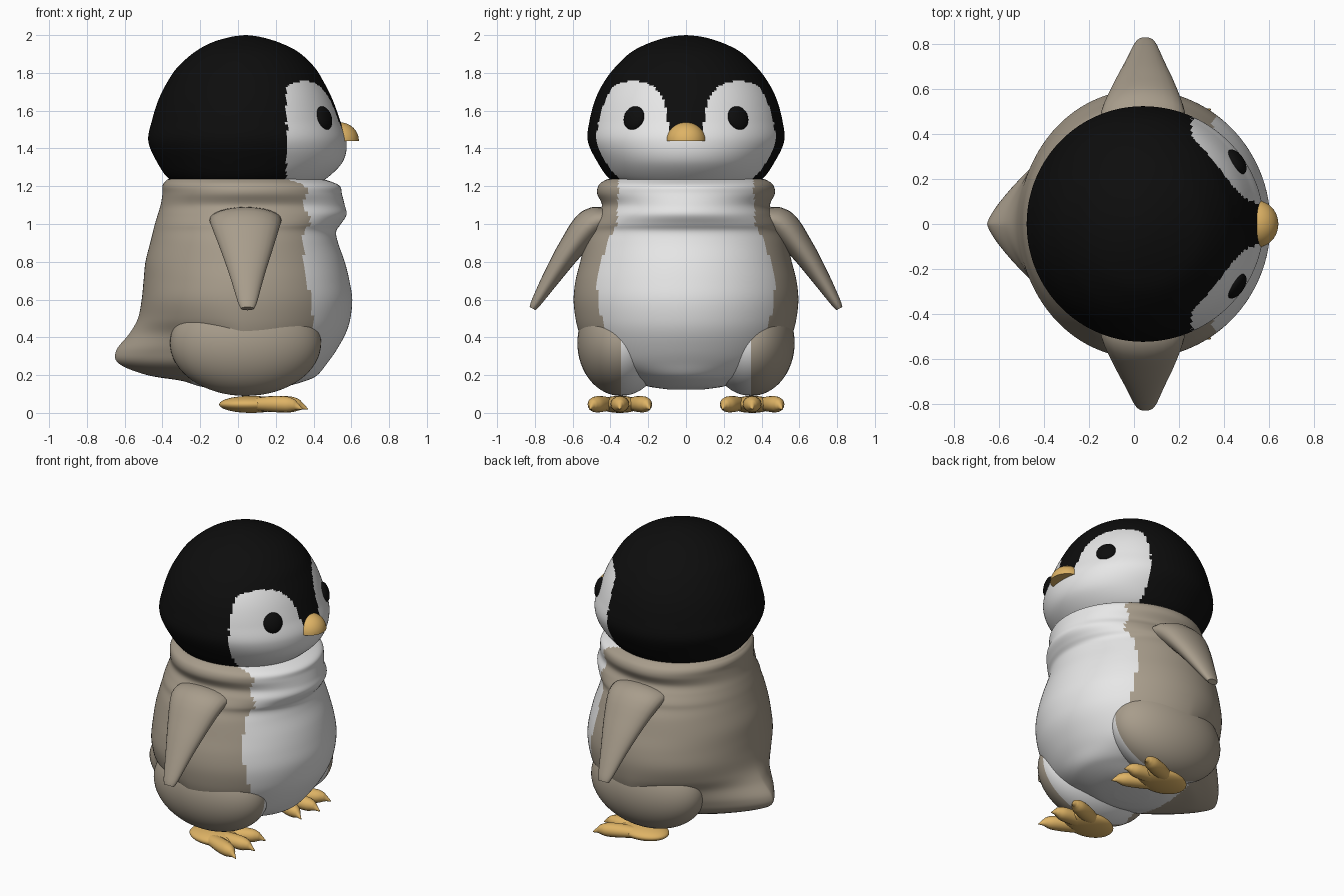
import bpy, bmesh, math
from mathutils import Vector, Matrix

if "Cube" in bpy.data.objects:
    bpy.data.objects.remove(bpy.data.objects["Cube"])


def material(name, rgb):
    m = bpy.data.materials.new(name)
    m.diffuse_color = (*rgb, 1)
    m.use_nodes = True
    m.node_tree.nodes["Principled BSDF"].inputs["Base Color"].default_value = m.diffuse_color
    return m


BLACK = material("black", (0.004, 0.004, 0.004))
WHITE = material("white", (0.8, 0.8, 0.8))
TAUPE = material("taupe", (0.39, 0.335, 0.26))
GOLD = material("gold", (0.73, 0.45, 0.13))


def smooth_rows(rows, sub):
    """Catmull-Rom interpolation through table rows."""
    out, n = [], len(rows)
    for i in range(n - 1):
        a, b, c, d = (rows[min(max(i + k, 0), n - 1)] for k in (-1, 0, 1, 2))
        for j in range(sub):
            t = j / sub
            out.append([0.5 * (2 * q + (r - p) * t + (2 * p - 5 * q + 4 * r - s) * t * t
                               + (3 * q - p - 3 * r + s) * t ** 3)
                        for p, q, r, s in zip(a, b, c, d)])
    return out + [list(rows[-1])]


def finish(name, bm, mats, rule=None, angle=50):
    bmesh.ops.recalc_face_normals(bm, faces=bm.faces)
    if rule:
        for f in bm.faces:
            f.material_index = int(rule(f.calc_center_median()))
    me = bpy.data.meshes.new(name)
    bm.to_mesh(me)
    bm.free()
    for m in mats:
        me.materials.append(m)
    ob = bpy.data.objects.new(name, me)
    bpy.context.collection.objects.link(ob)
    bpy.ops.object.select_all(action='DESELECT')
    ob.select_set(True)
    bpy.context.view_layer.objects.active = ob
    bpy.ops.object.shade_smooth_by_angle(angle=math.radians(angle))
    return ob


def loft(name, rings, mats, rule=None):
    bm = bmesh.new()
    vs = [[bm.verts.new(p) for p in r] for r in rings]
    n = len(vs[0])
    for a, b in zip(vs, vs[1:]):
        for i in range(n):
            k = (i + 1) % n
            bm.faces.new((a[i], a[k], b[k], b[i]))
    bm.faces.new(vs[0])
    bm.faces.new(vs[-1])
    return finish(name, bm, mats, rule)


def section(row, xc, seg):
    """Horizontal ring: round in front, back half can be pointed (power < 2)."""
    z, x0, x1, b, power = row
    e, pts = 2 / power, []
    for i in range(seg):
        t = 2 * math.pi * (i + 0.5) / seg
        c, s = math.cos(t), math.sin(t)
        if c >= 0:
            pts.append((xc + (x1 - xc) * c, b * s, z))
        else:
            pts.append((xc - (xc - x0) * abs(c) ** e,
                        b * math.copysign(abs(s) ** e, s), z))
    return pts


def limb(name, rows, axis, mat, side, sub=4, seg=24):
    """Tapered limb; rows are x, y, z, half size along axis, half size across."""
    rows = smooth_rows(rows, sub)
    rings = []
    for i, r in enumerate(rows):
        d = Vector(rows[min(i + 1, len(rows) - 1)][:3]) - Vector(rows[max(i - 1, 0)][:3])
        up = d.cross(axis).normalized()
        ring = []
        for k in range(seg):
            t = 2 * math.pi * k / seg
            p = Vector(r[:3]) + axis * (r[3] * math.cos(t)) + up * (r[4] * math.sin(t))
            ring.append((p.x, p.y * side, p.z))
        rings.append(ring)
    return loft(name, rings, [mat])


def ellipsoid(name, loc, radii, mats, rule=None, rot=None, cut=False, seg=48):
    bm = bmesh.new()
    bmesh.ops.create_uvsphere(bm, u_segments=seg, v_segments=seg // 2, radius=1)
    if cut:  # keep the upper half, with a flat underside
        g = bm.verts[:] + bm.edges[:] + bm.faces[:]
        bmesh.ops.bisect_plane(bm, geom=g, plane_co=(0, 0, 0), plane_no=(0, 0, 1),
                               clear_inner=True)
        bmesh.ops.holes_fill(bm, edges=[e for e in bm.edges if e.is_boundary], sides=0)
    m = Matrix.Translation(loc) @ (rot or Matrix()) @ Matrix.Diagonal((*radii, 1))
    bmesh.ops.transform(bm, matrix=m, verts=bm.verts)
    return finish(name, bm, mats, rule)


# body with collar and pointed tail: z, back x, front x, half width, back power
BODY = [(.125, -.10, .12, .10, 2), (.14, -.20, .25, .20, 2), (.17, -.30, .36, .28, 1.9),
        (.20, -.48, .42, .36, 1.5), (.26, -.63, .47, .48, 1.35), (.33, -.645, .52, .53, 1.35),
        (.42, -.575, .57, .565, 1.5), (.50, -.53, .595, .585, 1.8), (.60, -.51, .605, .595, 2),
        (.70, -.50, .59, .585, 2), (.80, -.49, .565, .56, 2), (.90, -.465, .53, .535, 2),
        (.96, -.45, .52, .51, 2), (1.0, -.44, .545, .50, 2), (1.05, -.425, .575, .47, 2),
        (1.1, -.41, .565, .445, 2), (1.16, -.40, .55, .47, 2), (1.2, -.40, .54, .465, 2),
        (1.225, -.385, .49, .44, 2), (1.24, -.35, .42, .39, 2), (1.23, -.2, .3, .25, 2)]
BIB = [(0, .36), (.32, .36), (.45, .43), (.58, .47), (.72, .47), (.9, .42), (1.0, .365), (1.3, .355)]


def bib(p):
    if p.z < .19 and p.x > -.25:
        return True
    for (z0, w0), (z1, w1) in zip(BIB, BIB[1:]):
        if z0 <= p.z < z1:
            return p.x > .1 and abs(p.y) < w0 + (w1 - w0) * (p.z - z0) / (z1 - z0)


loft("body", [section(r, .03, 144) for r in smooth_rows(BODY, 6)],
     [TAUPE, WHITE], lambda p: bool(bib(p)))

# head with two-lobed white face
HEAD = [(1.2, -.25, .38, .30, 2), (1.235, -.36, .46, .40, 2), (1.33, -.43, .555, .47, 2),
        (1.44, -.475, .575, .52, 2), (1.55, -.455, .54, .51, 2), (1.66, -.42, .50, .48, 2),
        (1.75, -.375, .455, .435, 2), (1.83, -.32, .405, .375, 2), (1.91, -.23, .32, .29, 2),
        (1.96, -.14, .22, .19, 2), (1.99, -.04, .12, .09, 2), (2.0, .035, .045, .003, 2)]


def face(p):
    if p.x < .255:
        return False
    if p.z < 1.5:
        return True
    return (abs((abs(p.y) - .28) / .185) ** 2.5 + ((p.z - 1.5) / .255) ** 2.5) < 1


loft("head", [section(r, .04, 200) for r in smooth_rows(HEAD, 10)], [BLACK, WHITE], face)

# beak: half dome with flat underside
ellipsoid("beak", (.54, 0, 1.44), (.1, .105, .098), [GOLD], cut=True)

for s, tag in ((1, "left"), (-1, "right")):
    # eye
    rot = Matrix.Rotation(s * math.radians(33), 4, 'Z') @ Matrix.Rotation(math.radians(-15), 4, 'Y')
    ellipsoid(f"{tag}_eye", (.455, s * .275, 1.56), (.03, .062, .065), [BLACK], rot=rot, seg=32)
    # flipper
    limb(f"{tag}_flipper", [(.04, .40, 1.03, .19, .05), (.04, .50, 1.0, .185, .085),
                            (.045, .61, .87, .14, .068), (.048, .71, .72, .09, .048),
                            (.05, .79, .59, .052, .028), (.05, .812, .552, .035, .018)],
         Vector((1, 0, 0)), TAUPE, s)
    # leg, white on the inner side
    ellipsoid(f"{tag}_leg", (.04, s * .345, .37), (.40, .23, .28), [TAUPE, WHITE],
              lambda p: abs(p.y) < .345 and p.x > -.2, seg=64)
    # foot pad and three clawed toes
    ellipsoid(f"{tag}_foot", (.07, s * .35, .05), (.17, .12, .045), [GOLD])
    for i, (bx, by, tx, ty) in enumerate(((.06, .30, .34, .19), (.06, .35, .37, .35),
                                          (.06, .40, .34, .51))):
        def at(t, z, h, w):
            return (bx + (tx - bx) * t, by + (ty - by) * t, z, h, w)
        limb(f"{tag}_toe_{i + 1}", [at(0, .05, .03, .04), at(.4, .052, .042, .05),
                                    at(.7, .05, .042, .045), at(.84, .048, .03, .028),
                                    at(.9, .042, .02, .016), at(1, .025, .003, .003)],
             Vector((0, 0, 1)), GOLD, s, seg=16)

# rest the feet on the ground
low = min(v.co.z for o in bpy.data.objects for v in o.data.vertices)
for o in bpy.data.objects:
    if "foot" in o.name or "toe" in o.name:
        o.data.transform(Matrix.Translation((0, 0, -low)))
